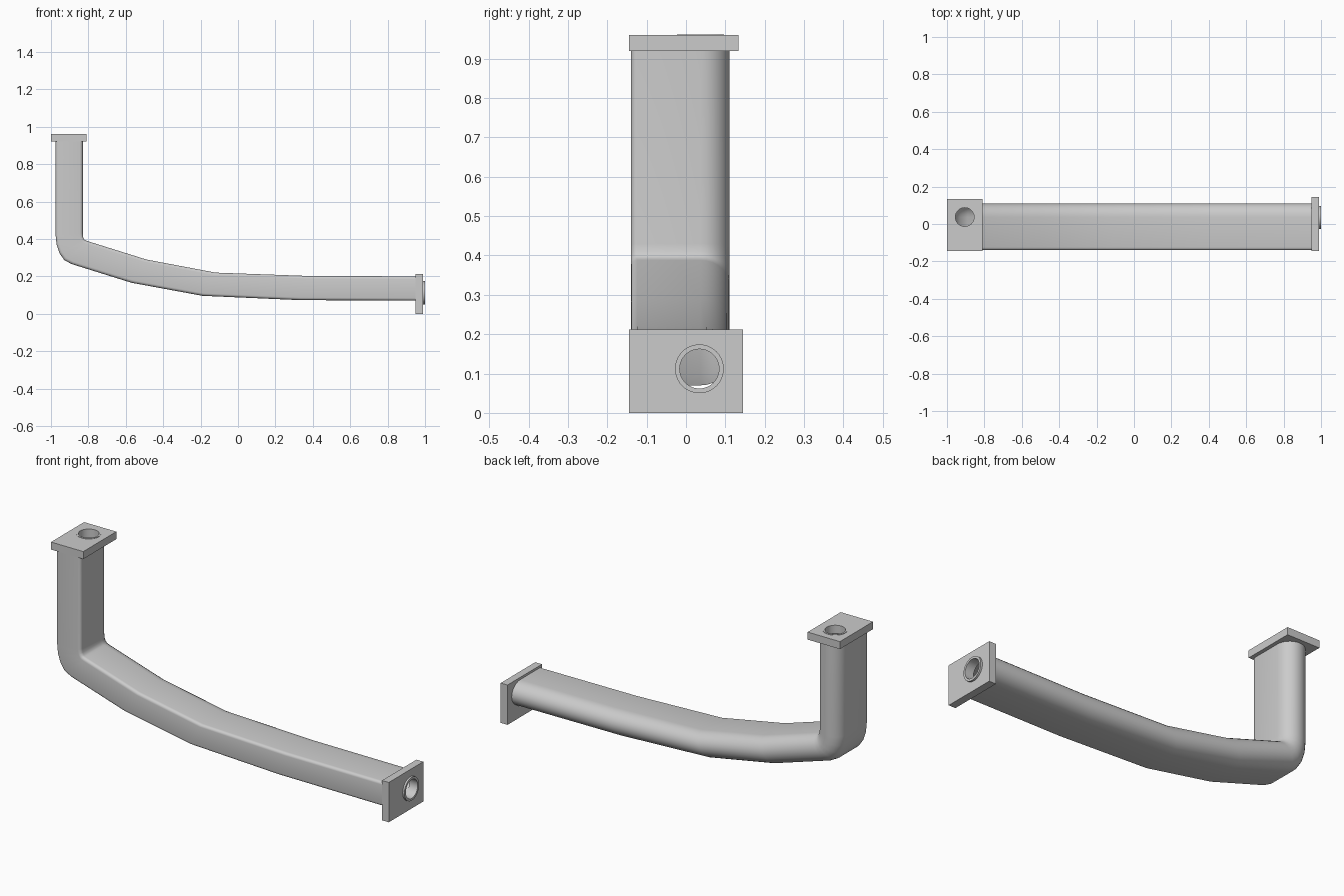
import bpy, bmesh, math
from math import pi, sin, cos

if "Cube" in bpy.data.objects:
    bpy.data.objects.remove(bpy.data.objects["Cube"])


def smooth(ob, deg):
    bpy.ops.object.select_all(action='DESELECT')
    ob.select_set(True)
    bpy.context.view_layer.objects.active = ob
    if ob.type == 'CURVE':
        bpy.ops.object.convert(target='MESH')
    bpy.ops.object.shade_smooth_by_angle(angle=math.radians(deg))


def circle(cx, cy, r, n=40):
    return [(cx + r * cos(2 * pi * i / n), cy + r * sin(2 * pi * i / n)) for i in range(n)]


def rect(x0, x1, y0, y1):
    return [(x0, y0), (x1, y0), (x1, y1), (x0, y1)]


def plate(name, loops, thickness, loc, rot=(0, 0, 0)):
    """Flat outline with holes, extruded equally both ways from its plane."""
    cu = bpy.data.curves.new(name, 'CURVE')
    cu.dimensions = '2D'
    cu.fill_mode = 'BOTH'
    cu.extrude = thickness / 2
    for loop in loops:
        sp = cu.splines.new('POLY')
        sp.points.add(len(loop) - 1)
        for p, (x, y) in zip(sp.points, loop):
            p.co = (x, y, 0, 1)
        sp.use_cyclic_u = True
    ob = bpy.data.objects.new(name, cu)
    bpy.context.collection.objects.link(ob)
    ob.location, ob.rotation_euler = loc, rot
    smooth(ob, 30)


# Tube section: half-round back, flat front with small rounded corners (s across, y deep)
section = [(cos(pi * k / 14), 0.037 + 0.073 * sin(pi * k / 14)) for k in range(15)]
for side, start in ((-1, pi), (1, 1.5 * pi)):
    for k in range(5):
        a = start + pi / 2 * k / 4
        section.append((side * 0.78 + 0.22 * cos(a), -0.124 + 0.016 * sin(a)))

# Stations along the tube: inner edge x, z and outer edge x, z
stations = [
    (-0.83, 0.957, -0.975, 0.957), (-0.83, 0.43, -0.975, 0.42),
    (-0.828, 0.41, -0.97, 0.37), (-0.822, 0.398, -0.955, 0.325),
    (-0.815, 0.392, -0.93, 0.288), (-0.803, 0.388, -0.89, 0.266),
    (-0.49, 0.29, -0.57, 0.166), (-0.12, 0.22, -0.19, 0.096),
    (0.38, 0.202, 0.33, 0.073), (0.955, 0.2, 0.955, 0.07)]

# Hollow bent tube
bm = bmesh.new()
rings = []
for xi, zi, xo, zo in stations:
    rings.append([bm.verts.new(((xi + xo) / 2 + s * (xi - xo) / 2, y,
                                (zi + zo) / 2 + s * (zi - zo) / 2)) for s, y in section])
n = len(section)
for a, b in zip(rings, rings[1:]):
    for i in range(n):
        j = (i + 1) % n
        bm.faces.new((a[i], a[j], b[j], b[i]))
bmesh.ops.recalc_face_normals(bm, faces=bm.faces)
me = bpy.data.meshes.new("bent_tube")
bm.to_mesh(me)
bm.free()
tube = bpy.data.objects.new("bent_tube", me)
bpy.context.collection.objects.link(tube)
smooth(tube, 40)

# Top flange and its collar
plate("top_flange", [rect(-1, -0.81, -0.145, 0.133), circle(-0.905, 0.037, 0.06)],
      0.04, (0, 0, 0.94))
plate("top_collar", [circle(-0.905, 0.037, 0.06), circle(-0.905, 0.037, 0.05)],
      0.044, (0, 0, 0.94))

# End flange and its slightly protruding collar (local x, y become world y, z)
turn = (pi / 2, 0, pi / 2)
plate("end_flange", [rect(-0.145, 0.145, 0, 0.212), circle(0.034, 0.112, 0.062)],
      0.04, (0.97, 0, 0), turn)
plate("end_collar", [circle(0.034, 0.112, 0.062), circle(0.034, 0.112, 0.05)],
      0.05, (0.975, 0, 0), turn)
